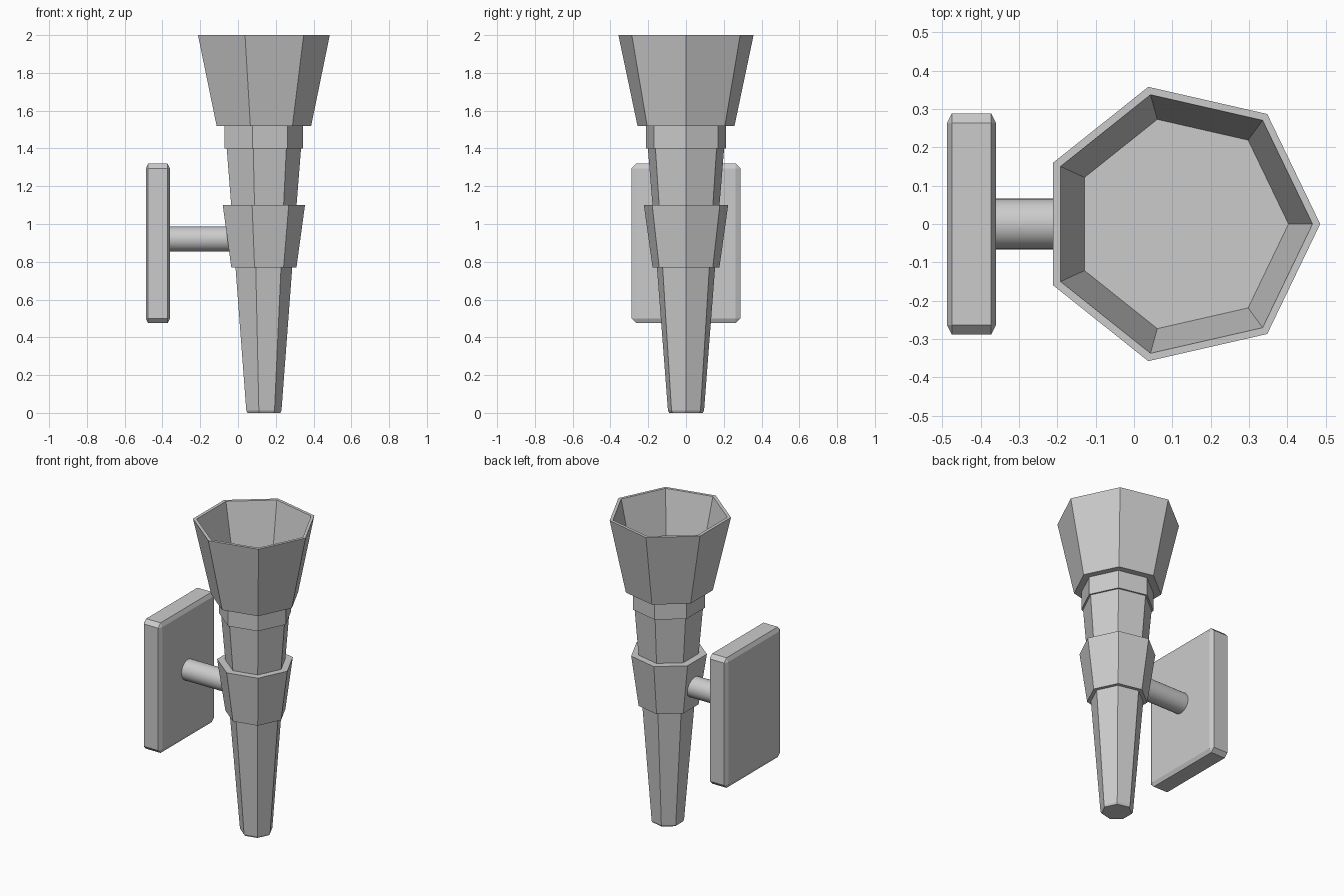
import bpy, bmesh
from math import cos, sin, pi

if "Cube" in bpy.data.objects:
    bpy.data.objects.remove(bpy.data.objects["Cube"])

SIDES = 7
MID_X = 0.137  # middle of the heptagon's x extent


def new_object(name, bm):
    bmesh.ops.recalc_face_normals(bm, faces=bm.faces)
    mesh = bpy.data.meshes.new(name)
    bm.to_mesh(mesh)
    bm.free()
    obj = bpy.data.objects.new(name, mesh)
    bpy.context.collection.objects.link(obj)
    return obj


def heptagon_part(name, profile):
    """Closed seven-sided part from (radius, z) rings, capped at both ends."""
    bm = bmesh.new()
    rings = []
    for r, z in profile:
        cx = MID_X - r * (1 - cos(pi / SIDES)) / 2
        rings.append([bm.verts.new((cx + r * cos(2 * pi * i / SIDES),
                                    r * sin(2 * pi * i / SIDES), z))
                      for i in range(SIDES)])
    for a, b in zip(rings, rings[1:]):
        for i in range(SIDES):
            j = (i + 1) % SIDES
            bm.faces.new((a[i], a[j], b[j], b[i]))
    bm.faces.new(rings[0])
    bm.faces.new(rings[-1])
    return new_object(name, bm)


# Torch body, bottom to top
heptagon_part("handle", [(0.091, 0.0), (0.098, 0.012), (0.158, 0.77), (0.158, 0.785)])
heptagon_part("collar", [(0.1815, 0.77), (0.229, 1.10)])
heptagon_part("neck", [(0.181, 1.085), (0.182, 1.10), (0.207, 1.40), (0.207, 1.41)])
heptagon_part("neck_band", [(0.218, 1.40), (0.218, 1.53)])
# Hollow cup: outer wall, rim, inner wall, floor
heptagon_part("cup", [(0.263, 1.518), (0.367, 2.0), (0.346, 2.0), (0.280, 1.71)])

# Wall plate, chamfered at double thickness so the chamfer is shallower in x
bm = bmesh.new()
bmesh.ops.create_cube(bm, size=1)
bmesh.ops.scale(bm, verts=bm.verts, vec=(0.256, 0.576, 0.845))
bmesh.ops.bevel(bm, geom=bm.edges[:], offset=0.025, segments=1,
                affect='EDGES', profile=0.5)
bmesh.ops.scale(bm, verts=bm.verts, vec=(0.5, 1, 1))
plate = new_object("wall_plate", bm)
plate.location = (-0.424, 0, 0.8975)

# Round arm joining plate and collar
bpy.ops.mesh.primitive_cylinder_add(vertices=32, radius=0.066, depth=0.39,
                                    location=(-0.175, 0, 0.92),
                                    rotation=(0, pi / 2, 0))
arm = bpy.context.object
arm.name = "arm"
bpy.ops.object.shade_smooth_by_angle()
